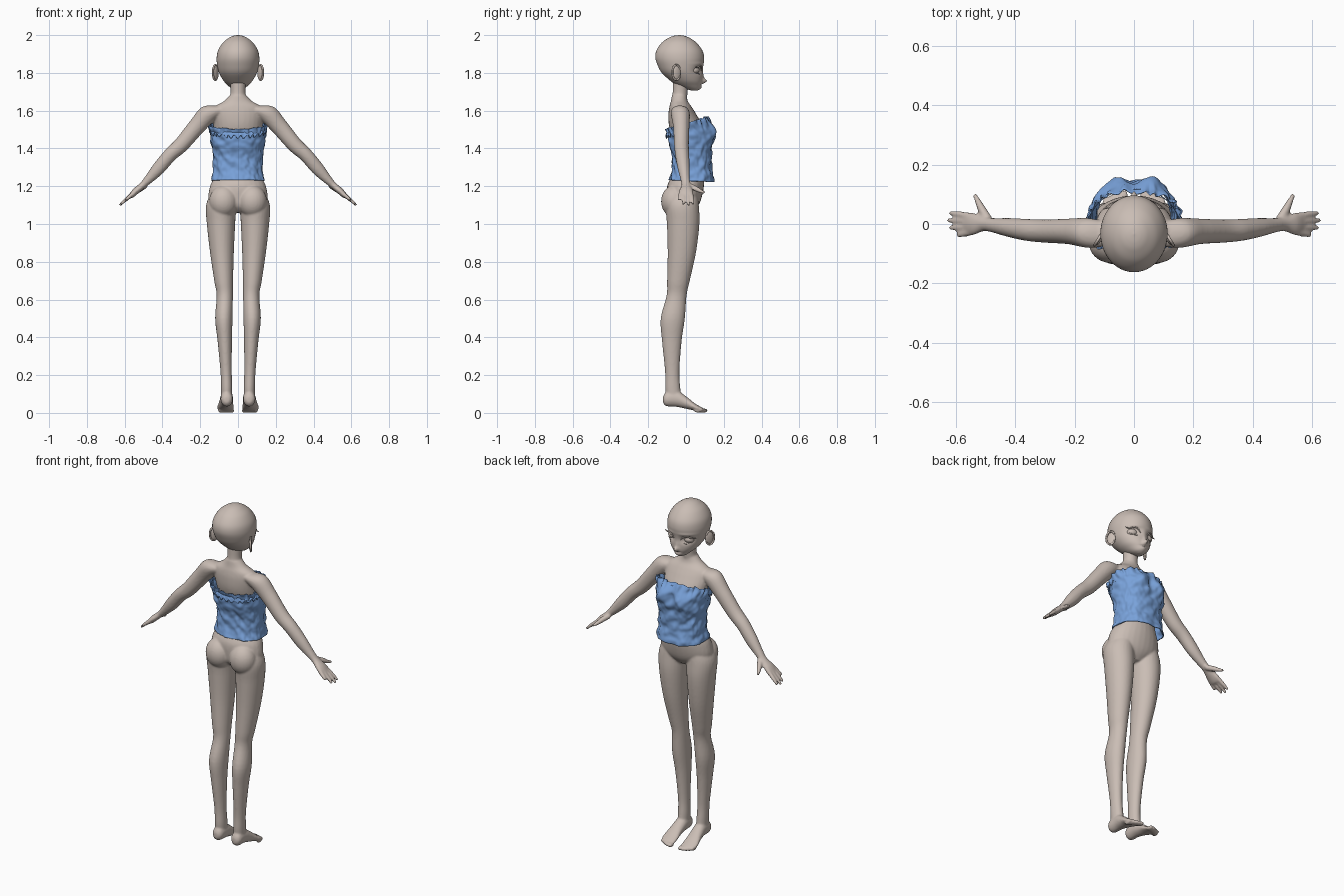
import bpy, bmesh, math
from mathutils import Vector, noise

old = bpy.data.objects.get("Cube")
if old:
    bpy.data.objects.remove(old, do_unlink=True)


def material(name, rgb):
    m = bpy.data.materials.new(name)
    m.use_nodes = True
    m.diffuse_color = (*rgb, 1)
    m.node_tree.nodes["Principled BSDF"].inputs["Base Color"].default_value = (*rgb, 1)
    return m


SKIN = material("warm beige", (0.59, 0.51, 0.46))
CLOTH = material("soft blue", (0.19, 0.36, 0.70))
X, Y, Z = Vector((1, 0, 0)), Vector((0, 1, 0)), Vector((0, 0, 1))


def spline(pts, sub):
    """Smooth rows of numbers with a Catmull-Rom curve."""
    out = []
    for i in range(len(pts) - 1):
        a, b, c, d = (pts[max(0, min(len(pts) - 1, i + k))] for k in (-1, 0, 1, 2))
        for j in range(sub):
            t = j / sub
            out.append([q + 0.5 * t * (r - p + t * (2*p - 5*q + 4*r - s + t * (3*(q - r) + s - p)))
                        for p, q, r, s in zip(a, b, c, d)])
    return out + [list(pts[-1])]


def finish(name, bm, mat):
    bmesh.ops.recalc_face_normals(bm, faces=bm.faces)
    for f in bm.faces:
        f.smooth = True
    me = bpy.data.meshes.new(name)
    bm.to_mesh(me)
    bm.free()
    me.materials.append(mat)
    ob = bpy.data.objects.new(name, me)
    bpy.context.collection.objects.link(ob)
    return ob


def skin_rings(name, rings, mat, caps=True):
    bm = bmesh.new()
    rows = [[bm.verts.new(p) for p in ring] for ring in rings]
    n = len(rows[0])
    for a, b in zip(rows, rows[1:]):
        for i in range(n):
            bm.faces.new((a[i], a[(i + 1) % n], b[(i + 1) % n], b[i]))
    if caps:
        bm.faces.new(rows[0])
        bm.faces.new(rows[-1])
    return finish(name, bm, mat)


def loft(name, stations, u=X, v=Y, side=1, seg=28, sub=5, shape=None):
    """Elliptical rings through stations of x, y, z and two radii."""
    rings = []
    for x, y, z, ru, rv in spline(stations, sub):
        ring = []
        for i in range(seg):
            a = math.tau * i / seg
            p = Vector((x, y, z)) + u * (math.cos(a) * max(ru, .001)) + v * (math.sin(a) * max(rv, .001))
            if shape:
                p = shape(p)
            ring.append((p.x * side, p.y, p.z))
        rings.append(ring)
    return skin_rings(name, rings, SKIN)


def upright(rows):
    """Rows of height, half width, back and front become stations."""
    return [(0, (b + f) / 2, z, w, (f - b) / 2) for z, w, b, f in rows]


def ball(name, centre, size, tilt=0):
    bm = bmesh.new()
    bmesh.ops.create_uvsphere(bm, u_segments=24, v_segments=16, radius=1)
    ob = finish(name, bm, SKIN)
    ob.location, ob.scale, ob.rotation_euler = centre, size, (0, 0, tilt)
    return ob


def tube(name, points, radii, side=1):
    """Round tapering strand swept along a few points."""
    cu = bpy.data.curves.new(name, "CURVE")
    cu.dimensions, cu.bevel_depth, cu.bevel_resolution = "3D", 1, 3
    cu.use_fill_caps = True
    sp = cu.splines.new("POLY")
    rows = spline([(*p, r) for p, r in zip(points, radii)], 5)
    sp.points.add(len(rows) - 1)
    for pt, (x, y, z, r) in zip(sp.points, rows):
        pt.co, pt.radius = (x * side, y, z, 1), r
    cu.materials.append(SKIN)
    ob = bpy.data.objects.new(name, cu)
    bpy.context.collection.objects.link(ob)
    bpy.ops.object.select_all(action="DESELECT")
    ob.select_set(True)
    bpy.context.view_layer.objects.active = ob
    bpy.ops.object.convert(target="MESH")
    return bpy.context.object


# Torso and neck
body = [loft("body", upright([
    (1.06, .05, -.06, .03), (1.09, .11, -.09, .06), (1.13, .155, -.10, .08), (1.2, .148, -.10, .095),
    (1.26, .122, -.075, .095), (1.34, .11, -.06, .09), (1.44, .12, -.07, .09), (1.52, .13, -.09, .085),
    (1.58, .135, -.093, .055), (1.62, .125, -.088, .03), (1.65, .075, -.08, .01), (1.68, .045, -.075, .004)])),
    loft("neck", upright([(1.6, .05, -.075, .0), (1.67, .042, -.073, .006),
                          (1.71, .039, -.07, .01), (1.78, .045, -.07, .02)]))]

# Limbs, built once for each side
for side in (1, -1):
    body.append(loft("leg", [
        (.08, -.015, 1.17, .06, .075), (.09, -.02, 1.1, .079, .088), (.09, -.015, 1, .075, .086),
        (.085, -.022, .85, .063, .075), (.076, -.04, .7, .05, .06), (.07, -.05, .62, .043, .053),
        (.075, -.07, .5, .046, .064), (.07, -.075, .38, .038, .052), (.063, -.073, .22, .03, .038),
        (.06, -.07, .13, .03, .04), (.06, -.065, .07, .028, .04)], side=side))
    body.append(ball("seat", (side * .077, -.062, 1.12), (.076, .07, .085)))
    body.append(loft("foot", [
        (.06, -.122, .07, .012, .015), (.06, -.105, .073, .03, .037), (.06, -.05, .075, .034, .043),
        (.063, 0, .055, .037, .033), (.066, .045, .032, .044, .02), (.064, .08, .018, .042, .013),
        (.064, .09, .016, .036, .009)], v=Z, side=side))
    for k in range(5):
        body.append(ball("toe", (side * (.032 + .016 * k), .094 - .004 * k * k / 2, .012),
                         (.012 - .001 * k, .021, .012)))
    body.append(loft("arm", [
        (.09, -.035, 1.605, .03, .04), (.155, -.03, 1.585, .05, .05), (.22, -.025, 1.515, .046, .043),
        (.3, -.024, 1.42, .041, .039), (.36, -.02, 1.365, .037, .037), (.42, -.012, 1.295, .035, .032),
        (.47, -.005, 1.24, .025, .025), (.505, 0, 1.205, .018, .024), (.54, 0, 1.175, .018, .037),
        (.565, 0, 1.15, .014, .036), (.575, 0, 1.143, .008, .03)],
        u=Vector((.7, 0, .7)), side=side))
    for y, reach in ((-.031, .03), (-.011, .055), (.01, .062), (.03, .055)):
        body.append(tube("finger", [(.55, y * .9, 1.165), (.565 + reach * .5, y * 1.1, 1.152 - reach * .4),
                                    (.565 + reach, y * 1.25, 1.152 - reach * .85)],
                         (.012, .0105, .007), side))
    body.append(tube("thumb", [(.49, .012, 1.205), (.51, .045, 1.19), (.525, .075, 1.175), (.537, .1, 1.165)],
                     (.016, .015, .011, .007), side))

# Fuse the body into one smooth surface
bpy.ops.object.select_all(action="DESELECT")
for ob in body:
    ob.select_set(True)
bpy.context.view_layer.objects.active = body[0]
bpy.ops.object.join()
rm = body[0].modifiers.new("fuse", "REMESH")
rm.mode, rm.voxel_size, rm.use_smooth_shade = "VOXEL", .006, True
sm = body[0].modifiers.new("soften", "SMOOTH")
sm.factor, sm.iterations = .5, 4


# Head, with sockets, nose and mouth shaped into the face
def face(p):
    if p.y > 0:
        def bump(x, z, wx, wz):
            return math.exp(-((abs(p.x) - x) / wx) ** 2 - ((p.z - z) / wz) ** 2)
        p.y += .022 * bump(0, 1.757, .011, .013) + .006 * bump(0, 1.78, .009, .02)
        p.y -= .016 * bump(.052, 1.815, .03, .02) + .006 * bump(0, 1.738, .02, .004)
        p.y += .004 * bump(.055, 1.848, .04, .008) + .004 * bump(0, 1.722, .02, .008)
    return p


loft("head", upright([
    (1.706, .012, .03, .06), (1.715, .032, .0, .074), (1.735, .055, -.05, .083), (1.76, .078, -.085, .087),
    (1.8, .1, -.128, .088), (1.84, .11, -.15, .092), (1.88, .113, -.162, .096), (1.92, .105, -.156, .086),
    (1.96, .08, -.128, .055), (1.985, .049, -.093, .02), (1.996, .025, -.065, -.008),
    (2, .002, -.036, -.032)]), seg=80, sub=8, shape=face)

for side, label in ((1, "left"), (-1, "right")):
    ball(label + "_eye", (side * .05, .04, 1.815), (.032, .031, .024))
    tube(label + "_upper_lash", [(.022, .081, 1.812), (.038, .08, 1.831), (.06, .073, 1.837),
                                 (.08, .059, 1.829), (.102, .05, 1.833)], (.002, .004, .004, .004, .001), side)
    tube(label + "_lower_lid", [(.028, .075, 1.799), (.05, .072, 1.793), (.076, .055, 1.803)],
         (.001, .002, .001), side)
    # Ear disc with a raised rim
    ball(label + "_ear", (side * .116, -.05, 1.8), (.008, .024, .037), side * .5)
    rim = [(.107 + .026 * (.5 - .5 * math.cos(a)), -.03 - .042 * (.5 - .5 * math.cos(a)),
            1.802 + .04 * math.sin(a)) for a in (math.radians(d) for d in range(30, 331, 30))]
    tube(label + "_ear_rim", rim, [.005] * len(rim), side)

# Strapless top: creased cloth with a frilled upper edge
PROFILE = spline([(.142, -.09, .15), (.133, -.077, .138), (.13, -.073, .134), (.134, -.076, .136),
                  (.142, -.088, .148), (.148, -.098, .142), (.156, -.105, .112)], 10)
rings = []
for k, (w, back, front) in enumerate(PROFILE):
    s = k / (len(PROFILE) - 1)
    ring = []
    for i in range(120):
        a = math.tau * i / 120
        c, d = math.cos(a), math.sin(a)
        cx, cy = (math.copysign(abs(q) ** .85, q) for q in (c, d))
        z_top = 1.535 + .033 * d + .008 * noise.noise((c * 4, d * 4, 1))
        z = 1.228 - .006 * d + s * (z_top - 1.228 + .006 * d)
        crease = noise.noise((c * 2.5, d * 2.5, z * 22 + c * 2)) * .009
        crease += noise.noise((c * 6, d * 6, z * 35)) * .005
        crease += math.sin(a * 23 + 3 * noise.noise((c * 3, d * 3, 5))) * .007 * max(0, s - .85) / .15
        x = (w + crease) * cx
        y = (back + front) / 2 + ((front - back) / 2 + crease) * cy
        if d > 0:
            lift = math.exp(-((s - .76) / .14) ** 2)
            y += lift * (.014 * math.exp(-((abs(x) - .06) / .035) ** 2) - .016 * math.exp(-(x / .02) ** 2))
        ring.append((x, y, z))
    rings.append(ring)
top = skin_rings("strapless_top", rings, CLOTH, caps=False)
sol = top.modifiers.new("cloth thickness", "SOLIDIFY")
sol.thickness, sol.offset = .005, -1

# Gathered frill below the upper edge
frill = []
for k in range(5):
    ring = []
    for i in range(180):
        a = math.tau * i / 180
        c, d = math.cos(a), math.sin(a)
        wave = math.sin(a * 29 + 4 * noise.noise((c * 3, d * 3, 0))) * .0025 * k
        back = max(0, -d + .45)
        grow = 1 + (.012 * k + wave * 2) * min(1, back)
        ring.append((.15 * c * grow, .003 + .106 * d * grow * (1 if d < 0 else 1.1),
                     1.518 + .033 * d - .006 * k + wave))
    frill.append(ring)
band = skin_rings("top_frill", frill, CLOTH, caps=False)
band.modifiers.new("cloth thickness", "SOLIDIFY").thickness = .003
